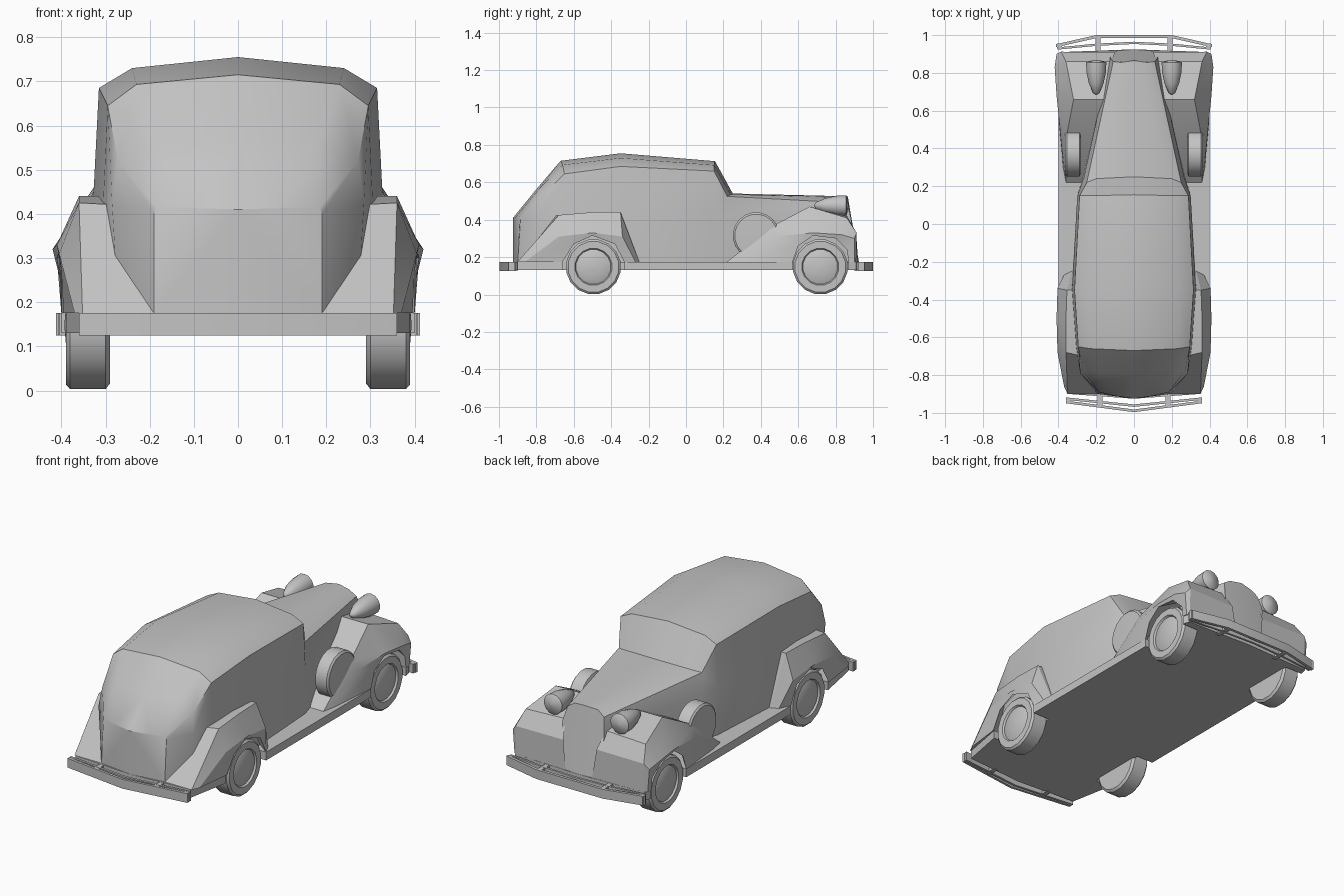
import bpy, bmesh, math

cube = bpy.data.objects.get("Cube")
if cube:
    bpy.data.objects.remove(cube, do_unlink=True)

GREY = (0.55, 0.55, 0.55, 1)
grey = bpy.data.materials.new("grey_paint")
grey.use_nodes = True
grey.diffuse_color = GREY
grey.node_tree.nodes["Principled BSDF"].inputs["Base Color"].default_value = GREY


def finish(name, bm, mirror=False, angle=35):
    bmesh.ops.recalc_face_normals(bm, faces=bm.faces)
    mesh = bpy.data.meshes.new(name)
    bm.to_mesh(mesh)
    bm.free()
    mesh.materials.append(grey)
    ob = bpy.data.objects.new(name, mesh)
    bpy.context.collection.objects.link(ob)
    bpy.ops.object.select_all(action='DESELECT')
    ob.select_set(True)
    bpy.context.view_layer.objects.active = ob
    bpy.ops.object.shade_smooth_by_angle(angle=math.radians(angle))
    if mirror:
        mod = ob.modifiers.new("mirror", 'MIRROR')
        mod.use_clip = True
        mod.merge_threshold = 0.0005
    return ob


def loft(name, stations, closed, angle=35):
    """Skin between stations of equal point count and cap both ends."""
    bm = bmesh.new()
    rows = [[bm.verts.new(p) for p in s] for s in stations]
    n = len(rows[0])
    for a, b in zip(rows, rows[1:]):
        for i in range(n if closed else n - 1):
            j = (i + 1) % n
            bm.faces.new((a[i], a[j], b[j], b[i]))
    bm.faces.new(rows[0])
    bm.faces.new(rows[-1])
    return finish(name, bm, True, angle)


def prism(name, half, z0, z1):
    """Extruded plan outline, given for the left half."""
    full = half + [(-x, y) for x, y in reversed(half) if x > 0]
    bm = bmesh.new()
    low = [bm.verts.new((x, y, z0)) for x, y in full]
    top = [bm.verts.new((x, y, z1)) for x, y in full]
    bm.faces.new(low)
    bm.faces.new(top)
    for i in range(len(full)):
        j = (i + 1) % len(full)
        bm.faces.new((low[i], low[j], top[j], top[i]))
    return finish(name, bm)


def lathe(name, profile, axis, centre, sides):
    """Turn (radius, offset) points about the x or y axis."""
    bm = bmesh.new()
    rings = []
    for r, d in profile:
        ring = []
        for i in range(sides):
            a = 2 * math.pi * (i + 0.5) / sides
            u, w = r * math.cos(a), r * math.sin(a)
            off = (d, u, w) if axis == 'x' else (u, d, w)
            ring.append(bm.verts.new([c + o for c, o in zip(centre, off)]))
        rings.append(ring)
    for a, b in zip(rings, rings[1:]):
        for i in range(sides):
            j = (i + 1) % sides
            bm.faces.new((a[i], a[j], b[j], b[i]))
    bm.faces.new(rings[0])
    bm.faces.new(rings[-1])
    return finish(name, bm, True)


# Cabin and hood: floor centre, sill, belt, shoulder, roof edge, roof centre
body = [
    [(0, -.925, .17), (.19, -.9, .17), (.19, -.885, .40), (.185, -.89, .415), (.1, -.91, .413), (0, -.925, .41)],
    [(0, -.8, .17), (.27, -.78, .17), (.285, -.79, .42), (.272, -.775, .52), (.18, -.79, .56), (0, -.8, .563)],
    [(0, -.65, .17), (.305, -.65, .17), (.305, -.65, .43), (.295, -.65, .645), (.23, -.66, .693), (0, -.67, .715)],
    [(0, -.35, .17), (.33, -.35, .17), (.328, -.35, .43), (.315, -.35, .685), (.24, -.35, .73), (0, -.35, .755)],
    [(0, .15, .17), (.3, .15, .17), (.3, .15, .43), (.288, .15, .66), (.22, .15, .692), (0, .155, .713)],
    [(0, .25, .17), (.27, .25, .17), (.265, .25, .43), (.25, .22, .525), (.2, .24, .535), (0, .25, .54)],
    [(0, .925, .17), (.13, .915, .17), (.125, .88, .42), (.11, .86, .49), (.07, .855, .517), (0, .865, .525)],
]
loft("body", body, False)

# Fenders: inner edge, ridge, outer edge, wheel arch lip
rear = [
    [(.19, -.9, .175), (.352, -.9, .175), (.37, -.86, .175), (.395, -.66, .175)],
    [(.27, -.7, .42), (.36, -.68, .425), (.405, -.68, .31), (.4, -.6, .27)],
    [(.29, -.5, .44), (.36, -.5, .44), (.41, -.5, .33), (.4, -.5, .315)],
    [(.3, -.35, .44), (.355, -.35, .44), (.405, -.34, .31), (.4, -.38, .27)],
    [(.29, -.25, .175), (.33, -.25, .175), (.37, -.27, .175), (.4, -.33, .175)],
]
loft("rear_fenders", rear, True, 25)

front = [
    [(.26, .22, .175), (.36, .22, .175), (.375, .3, .175), (.4, .57, .175)],
    [(.22, .45, .36), (.36, .45, .36), (.39, .48, .31), (.4, .6, .26)],
    [(.16, .66, .47), (.32, .66, .47), (.41, .68, .33), (.405, .68, .315)],
    [(.12, .86, .42), (.36, .86, .41), (.42, .83, .32), (.41, .8, .3)],
    [(.1, .91, .33), (.385, .912, .33), (.41, .9, .3), (.4, .86, .24)],
    [(.08, .92, .175), (.385, .91, .175), (.4, .9, .175), (.4, .87, .175)],
]
loft("front_fenders", front, True, 25)

# Floor with running boards, notched for the wheels
prism("floor_and_running_boards", [
    (0, -.925), (.345, -.9), (.39, -.66), (.3, -.66), (.3, -.33), (.4, -.33),
    (.4, .57), (.3, .57), (.3, .87), (.4, .87), (.39, .91), (0, .925)], .13, .175)


# Bumpers: two thin bars joined by short ties
def bar(name, path, depth):
    prism(name, path + [(x, y - depth) for x, y in reversed(path)], .125, .175)


bar("front_bumper_bar", [(0, 1), (.2, 1), (.412, .952)], .016)
bar("front_bumper_inner_bar", [(0, .965), (.2, .955), (.405, .935)], .012)
bar("rear_bumper_bar", [(0, -.982), (.36, -.935)], .014)
bar("rear_bumper_inner_bar", [(0, -.955), (.36, -.918)], .013)


def ties(name, xs, y0, y1):
    bm = bmesh.new()
    for x in xs:
        box = bmesh.ops.create_cube(bm, size=1)["verts"]
        for v in box:
            v.co = (x + v.co.x * .025, (y0 + y1) / 2 + v.co.y * (y1 - y0), .15 + v.co.z * .048)
    finish(name, bm, True)


ties("front_bumper_ties", [.19], .9, .99)
ties("front_bumper_end_ties", [.395], .93, .955)
ties("rear_bumper_ties", [.18], -.965, -.9)
ties("rear_bumper_end_ties", [.345], -.945, -.925)

# Road wheels with a recessed ring and shallow hub cap
wheel = [(.1, -.05), (.135, -.05), (.148, -.04), (.148, .04), (.137, .05), (.1, .05),
         (.094, .04), (.088, .043), (.04, .05), (.003, .053)]
for name, y in (("rear_wheels", -.495), ("front_wheels", .718)):
    lathe(name, wheel, 'x', (.34, y, .148), 16)

# Spare wheels sunk in the front fenders
spare = [(.11, -.04), (.125, -.034), (.125, .034), (.115, .042), (.003, .045)]
lathe("spare_wheels", spare, 'x', (.322, .375, .315), 20)

# Bullet headlamps
lamp = [(.003, -.12), (.018, -.11), (.04, -.06), (.053, 0), (.055, .05), (.05, .055), (.003, .064)]
lathe("headlamps", lamp, 'y', (.2, .805, .475), 14)
